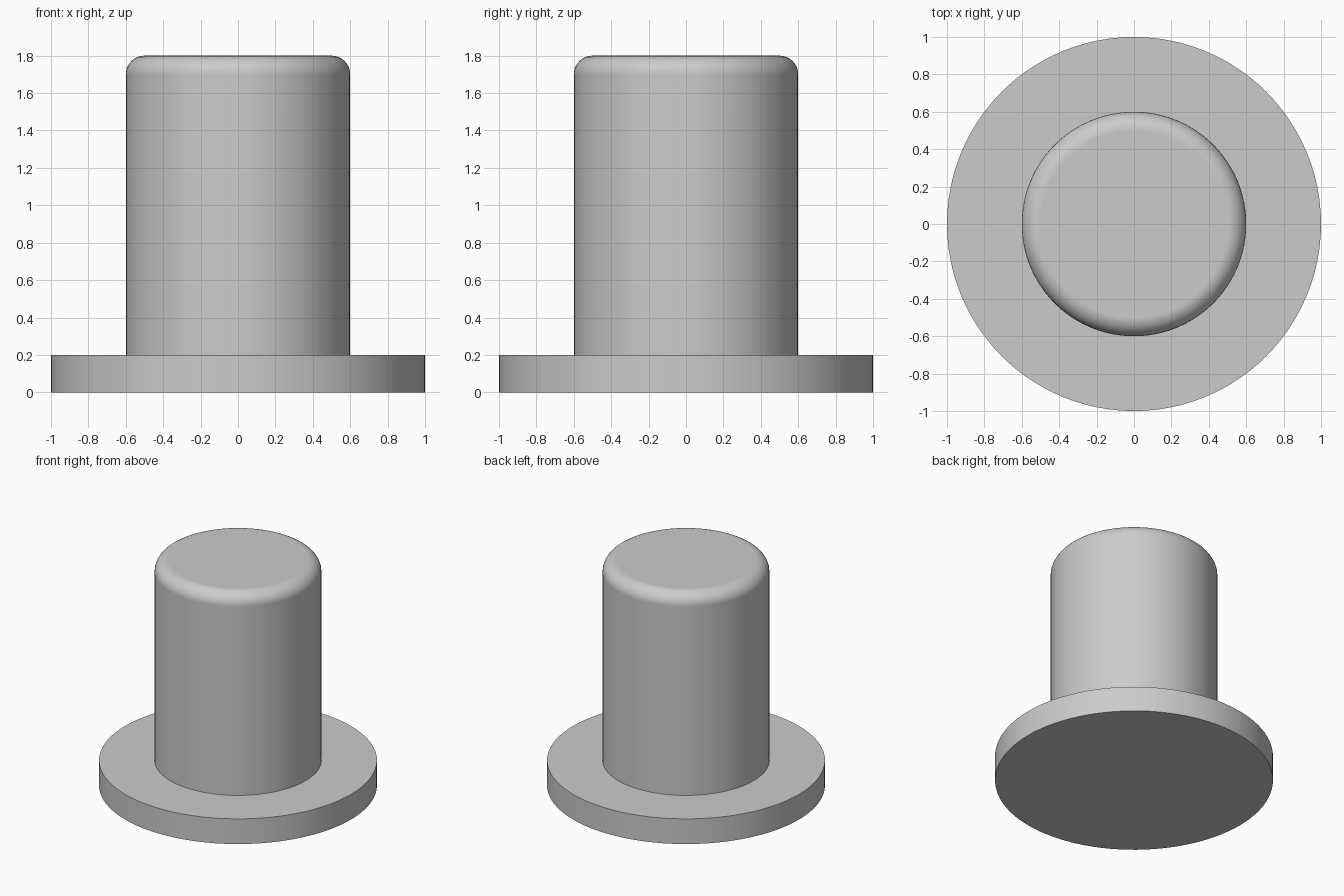
import bpy
import bmesh
from math import sin, cos, pi, radians

cube = bpy.data.objects.get("Cube")
if cube:
    bpy.data.objects.remove(cube, do_unlink=True)

SEGMENTS = 96
FLANGE_RADIUS, FLANGE_HEIGHT = 1.0, 0.2
PIN_RADIUS, TOP, FILLET = 0.6, 1.8, 0.1
FILLET_STEPS = 8

# Plain grey material
grey = bpy.data.materials.new("plain_grey")
grey.use_nodes = True
colour = (0.6, 0.6, 0.6, 1)
grey.diffuse_color = colour
grey.node_tree.nodes["Principled BSDF"].inputs["Base Color"].default_value = colour

# Outline from the bottom edge of the flange to the rounded rim of the pin
profile = [(FLANGE_RADIUS, 0), (FLANGE_RADIUS, FLANGE_HEIGHT), (PIN_RADIUS, FLANGE_HEIGHT)]
for i in range(FILLET_STEPS + 1):
    a = pi / 2 * i / FILLET_STEPS
    profile.append((PIN_RADIUS - FILLET + FILLET * cos(a), TOP - FILLET + FILLET * sin(a)))

# Turn the outline around the z axis and cap both ends
bm = bmesh.new()
rings = [[bm.verts.new((r * cos(2 * pi * k / SEGMENTS), r * sin(2 * pi * k / SEGMENTS), z))
          for k in range(SEGMENTS)] for r, z in profile]
for low, high in zip(rings, rings[1:]):
    for k in range(SEGMENTS):
        n = (k + 1) % SEGMENTS
        bm.faces.new((low[k], low[n], high[n], high[k]))
bm.faces.new(rings[-1])
bm.faces.new(rings[0][::-1])
bmesh.ops.recalc_face_normals(bm, faces=bm.faces[:])

mesh = bpy.data.meshes.new("flanged_pin")
bm.to_mesh(mesh)
bm.free()
mesh.materials.append(grey)
pin = bpy.data.objects.new("flanged_pin", mesh)
bpy.context.collection.objects.link(pin)

# Smooth walls and fillet, crisp flange edges, flat caps
bpy.ops.object.select_all(action='DESELECT')
pin.select_set(True)
bpy.context.view_layer.objects.active = pin
bpy.ops.object.shade_smooth_by_angle(angle=radians(30))
weighted = pin.modifiers.new("flat_caps", 'WEIGHTED_NORMAL')
weighted.keep_sharp = True
